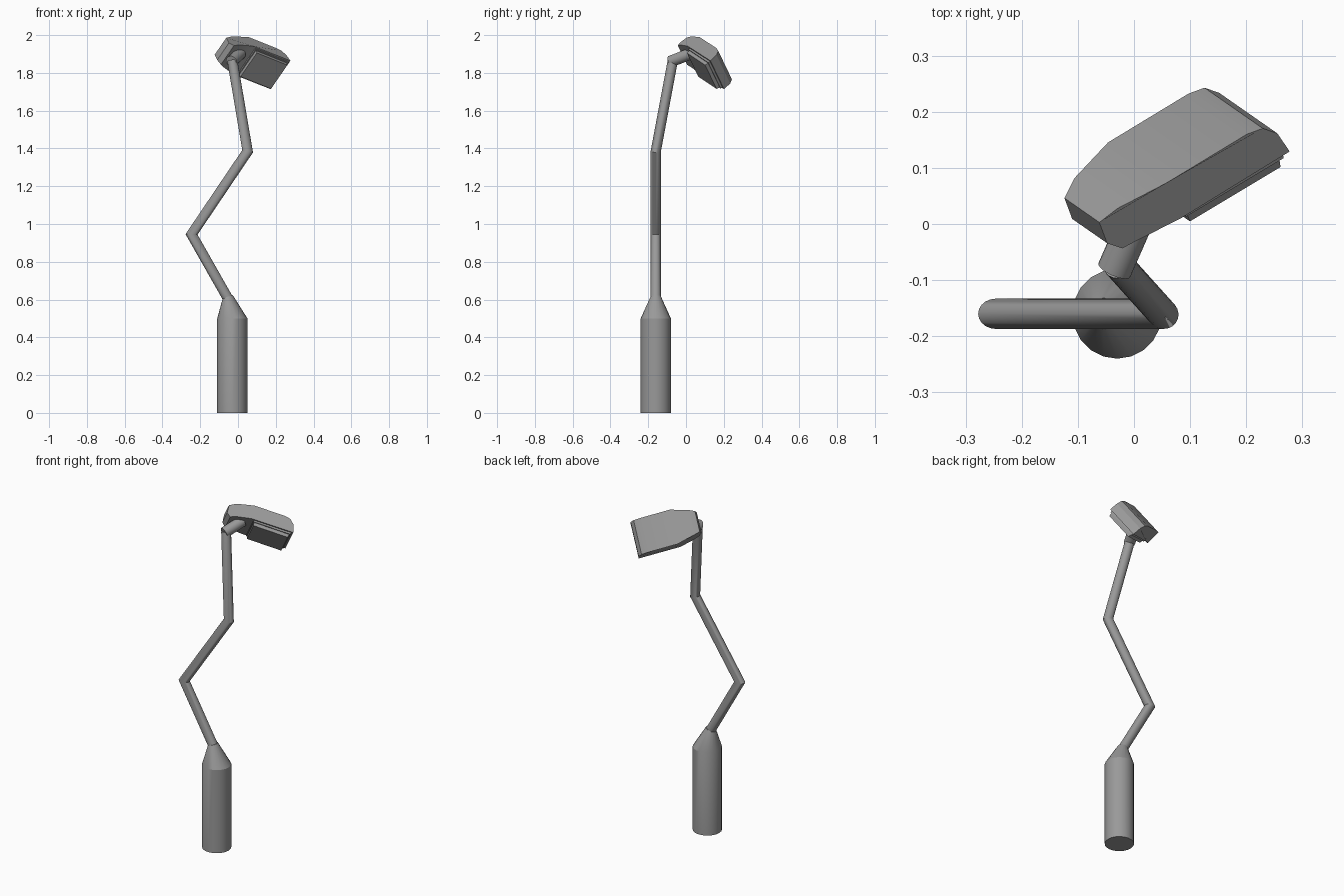
import bpy, bmesh, math
from mathutils import Vector

cube = bpy.data.objects.get("Cube")
if cube:
    bpy.data.objects.remove(cube, do_unlink=True)

grey = bpy.data.materials.new("mid_grey")
grey.use_nodes = True
colour = (0.32, 0.32, 0.32, 1)
grey.diffuse_color = colour
grey.node_tree.nodes["Principled BSDF"].inputs["Base Color"].default_value = colour

SIDES = 20


def loft(name, rings, angle=35):
    """Skin closed rings of points, cap both ends, shade by angle."""
    bm = bmesh.new()
    loops = [[bm.verts.new(p) for p in ring] for ring in rings]
    for low, high in zip(loops, loops[1:]):
        for i in range(len(low)):
            j = (i + 1) % len(low)
            bm.faces.new((low[i], low[j], high[j], high[i]))
    bm.faces.new(loops[0][::-1])
    bm.faces.new(loops[-1])
    bmesh.ops.recalc_face_normals(bm, faces=bm.faces)
    mesh = bpy.data.meshes.new(name)
    bm.to_mesh(mesh)
    bm.free()
    mesh.materials.append(grey)
    obj = bpy.data.objects.new(name, mesh)
    bpy.context.collection.objects.link(obj)
    bpy.ops.object.select_all(action='DESELECT')
    obj.select_set(True)
    bpy.context.view_layer.objects.active = obj
    bpy.ops.object.shade_smooth_by_angle(angle=math.radians(angle))
    return obj


def circle(centre, radius, normal):
    normal = Vector(normal).normalized()
    u = normal.cross(Vector((0, 1, 0))).normalized()
    v = normal.cross(u)
    turns = [math.tau * i / SIDES for i in range(SIDES)]
    return [Vector(centre) + radius * (u * math.cos(t) + v * math.sin(t)) for t in turns]


def tube(name, path, radius):
    """Round tube with true mitred corners."""
    path = [Vector(p) for p in path]
    dirs = [(b - a).normalized() for a, b in zip(path, path[1:])]
    rings = [circle(path[0], radius, dirs[0])]
    for i, d in enumerate(dirs):
        plane = d if i == len(dirs) - 1 else d + dirs[i + 1]
        end = path[i + 1]
        rings.append([p + d * ((end - p).dot(plane) / d.dot(plane)) for p in rings[-1]])
    return loft(name, rings)


# Base post with a skewed conical shoulder leaning towards the pole
up = (0, 0, 1)
loft("base_post", [
    circle((-0.03, -0.16, 0), 0.08, up),
    circle((-0.03, -0.16, 0.5), 0.08, up),
    circle((-0.054, -0.16, 0.615), 0.028, (-0.3, 0, 1)),
], 25)

# Zigzag pole
elbow = (-0.03, -0.07, 1.865)
tube("bent_pole", [(-0.05, -0.16, 0.6), (-0.246, -0.16, 0.945),
                   (0.051, -0.16, 1.385), elbow], 0.027)

# Short neck joining the pole to the lamp head
tube("neck", [(-0.035, -0.082, 1.86), (0.012, 0.025, 1.902)], 0.031)

# Tilted frame of the lamp head: length, width and upward directions
origin = Vector((0, 0, 1.865))
along = Vector((0.81, 0.486, -0.325)).normalized()
across = Vector((-0.53, 0.37, -0.77))
across = (across - along * across.dot(along)).normalized()
above = along.cross(across)


def place(a, w, n):
    return origin + along * a + across * w + above * n


# Lamp head: side profile as (length, height, half width), narrowing at the neck
profile = [
    (-0.088, 0.085, 0.059), (-0.052, 0.101, 0.073), (0.042, 0.112, 0.0985),
    (0.219, 0.113, 0.0985), (0.252, 0.106, 0.0985), (0.276, 0.080, 0.0985),
    (0.288, 0.032, 0.0985), (0.046, 0.029, 0.0985), (-0.035, 0.022, 0.078),
    (-0.064, 0.015, 0.066), (-0.086, 0.037, 0.059),
]
loft("lamp_head", [[place(a, s * w, n) for a, n, w in profile] for s in (-1, 1)], 20)


# Stepped lens under the head
def slab(name, start, end, half, top, bottom, shrink):
    def ring(n, k):
        corners = [(start + k, -1), (end - k, -1), (end - k, 1), (start + k, 1)]
        return [place(a, s * (half - k), n) for a, s in corners]
    return loft(name, [ring(top, 0), ring(bottom, shrink)], 20)


slab("lens_frame", 0.062, 0.277, 0.09, 0.04, 0.02, 0)
slab("lens", 0.067, 0.272, 0.085, 0.03, 0.001, 0.003)
